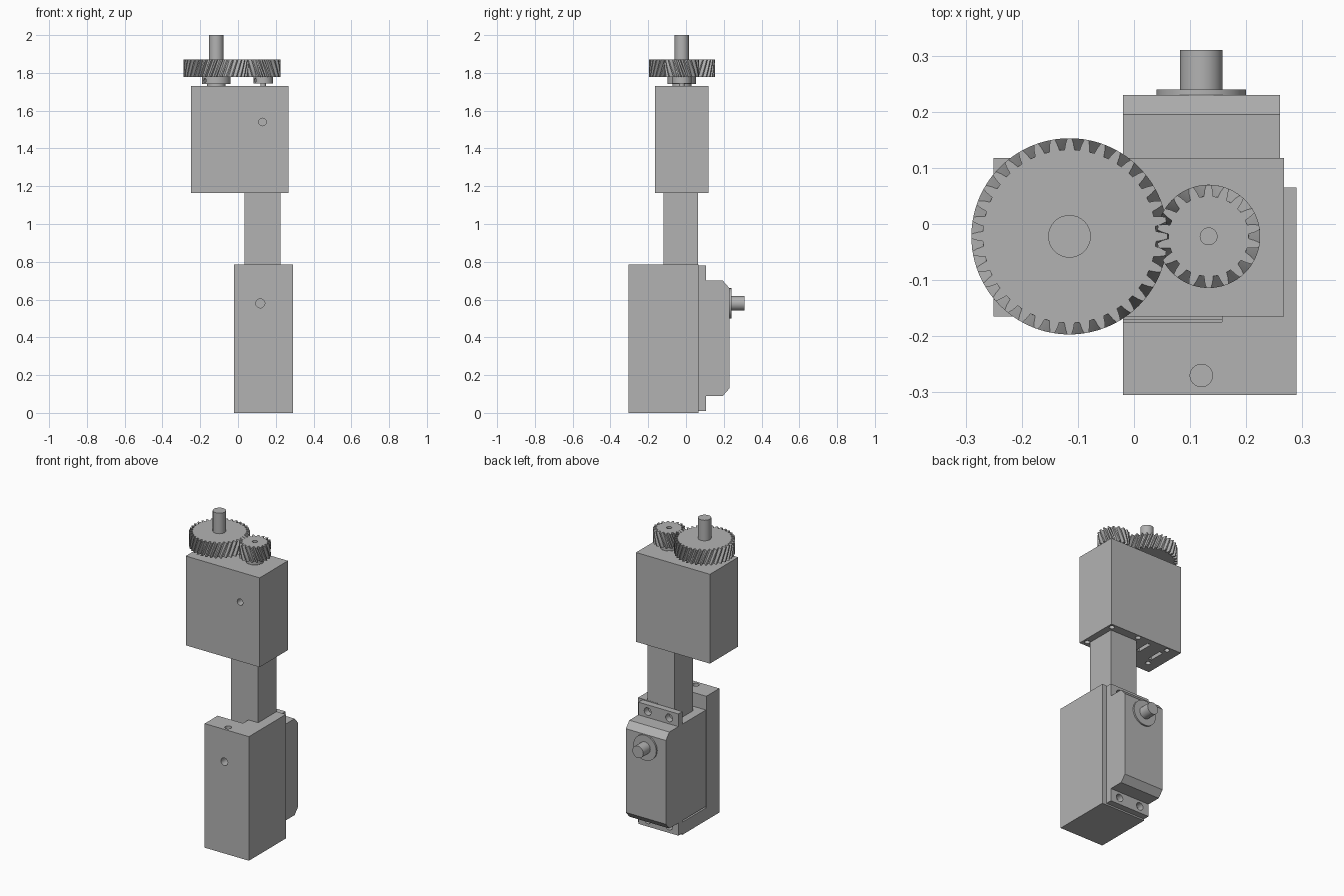
import bpy
import bmesh
from math import pi, cos, sin
from mathutils import Vector

if "Cube" in bpy.data.objects:
    bpy.data.objects.remove(bpy.data.objects["Cube"])

grey = bpy.data.materials.new("machined grey")
grey.use_nodes = True
COLOUR = (0.45, 0.45, 0.45, 1)
grey.diffuse_color = COLOUR
grey.node_tree.nodes["Principled BSDF"].inputs["Base Color"].default_value = COLOUR


def finish(name, bm):
    """Turn a bmesh into a shaded object."""
    bmesh.ops.recalc_face_normals(bm, faces=bm.faces)
    mesh = bpy.data.meshes.new(name)
    bm.to_mesh(mesh)
    bm.free()
    mesh.materials.append(grey)
    ob = bpy.data.objects.new(name, mesh)
    bpy.context.collection.objects.link(ob)
    return ob


def smooth(ob):
    bpy.ops.object.select_all(action='DESELECT')
    ob.select_set(True)
    bpy.context.view_layer.objects.active = ob
    bpy.ops.object.shade_smooth_by_angle(angle=pi / 6)
    return ob


def loft(name, rings):
    """Skin a stack of equal rings and cap both ends."""
    bm = bmesh.new()
    rows = [[bm.verts.new(p) for p in ring] for ring in rings]
    n = len(rows[0])
    for a, b in zip(rows, rows[1:]):
        for i in range(n):
            j = (i + 1) % n
            bm.faces.new((a[i], a[j], b[j], b[i]))
    bm.faces.new(rows[0])
    bm.faces.new(rows[-1])
    return finish(name, bm)


def box(name, x, y, z):
    corners = lambda h: [(x[0], y[0], h), (x[1], y[0], h), (x[1], y[1], h), (x[0], y[1], h)]
    return loft(name, [corners(z[0]), corners(z[1])])


def rod(name, start, end, r, sides=32):
    """Cylinder between two points."""
    a, b = Vector(start), Vector(end)
    turn = (b - a).to_track_quat('Z', 'Y')
    ring = [turn @ Vector((r * cos(2 * pi * i / sides), r * sin(2 * pi * i / sides), 0))
            for i in range(sides)]
    return smooth(loft(name, [[a + p for p in ring], [b + p for p in ring]]))


def cut(ob, cutters):
    """Subtract the cutters, then discard them."""
    for c in cutters:
        c.hide_render = True
        mod = ob.modifiers.new("cut", 'BOOLEAN')
        mod.operation, mod.solver, mod.object = 'DIFFERENCE', 'EXACT', c
    bpy.ops.object.select_all(action='DESELECT')
    ob.select_set(True)
    bpy.context.view_layer.objects.active = ob
    for mod in list(ob.modifiers):
        bpy.ops.object.modifier_apply(modifier=mod.name)
    for c in cutters:
        bpy.data.objects.remove(c)
    return smooth(ob)


def gear(name, cx, cy, z0, z1, teeth, pitch_r, module, twist, phase):
    """Helical gear with tapered teeth."""
    step = 2 * pi / teeth
    tooth = [(-0.33, -1.2), (-0.24, 0), (-0.13, 1), (0.13, 1), (0.24, 0), (0.33, -1.2)]
    layers = 6
    rings = []
    for k in range(layers + 1):
        t = k / layers
        ring = []
        for i in range(teeth):
            for offset, height in tooth:
                a = (i + offset + phase) * step + twist * (t - 1)
                r = pitch_r + height * module
                ring.append((cx + r * cos(a), cy + r * sin(a), z0 + t * (z1 - z0)))
        rings.append(ring)
    return smooth(loft(name, rings))


# Upper gearbox housing with a front hole and mounting holes underneath
TOP, BASE = 1.73, 1.165
housing = box("upper_housing", (-0.25, 0.267), (-0.165, 0.118), (BASE, TOP))
cutters = [rod("hole", (0.13, -0.2, 1.54), (0.13, -0.1, 1.54), 0.02)]
for x, y in ((0.24, -0.13), (0.24, 0.09), (0.05, 0.095), (-0.17, 0.09), (-0.18, -0.09)):
    cutters.append(rod("hole", (x, y, BASE - 0.1), (x, y, BASE + 0.06), 0.016))
for x, y in ((-0.16, 0), (-0.046, 0.03)):
    cutters.append(box("slot", (x - 0.012, x + 0.012), (y - 0.05, y + 0.05), (1.1, BASE + 0.05)))
cut(housing, cutters)

# Connecting post
box("connecting_post", (0.035, 0.225), (-0.12, 0.063), (0.70, BASE))

# Lower bracket with side pocket, front hole and top hole
bracket = box("lower_bracket", (-0.02, 0.29), (-0.305, 0.065), (0, 0.785))
cut(bracket, [
    box("pocket", (-0.1, 0.157), (-0.175, 0.2), (0.08, 0.9)),
    rod("hole", (0.118, -0.4, 0.58), (0.118, -0.2, 0.58), 0.024),
    rod("hole", (0.12, -0.27, 0.7), (0.12, -0.27, 0.9), 0.02),
])

# Servo body with bevelled rear ends
outline = [(-0.17, 0.09), (0.195, 0.09), (0.23, 0.13), (0.23, 0.66), (0.195, 0.70), (-0.17, 0.70)]
loft("servo_body", [[(x, y, z) for y, z in outline] for x in (-0.02, 0.26)])

# Servo mounting ears with two screw holes each
for side, z0, z1 in (("lower", 0.01, 0.095), ("upper", 0.695, 0.78)):
    ear = box(side + "_servo_ear", (-0.02, 0.26), (0.065, 0.105), (z0, z1))
    mid = (z0 + z1) / 2
    cut(ear, [rod("hole", (x, 0, mid), (x, 0.2, mid), 0.024) for x in (0.045, 0.195)])
box("servo_ear_web", (-0.0195, 0.2595), (0.065, 0.105), (0.09, 0.70))

# Servo output
rod("servo_collar", (0.12, 0.22, 0.58), (0.12, 0.24, 0.58), 0.08, 48)
rod("servo_shaft", (0.12, 0.22, 0.58), (0.12, 0.31, 0.58), 0.038)

# Gear pair
CY, Z0, Z1 = -0.022, 1.777, 1.87
LX, SX = -0.115, 0.133
MODULE = 0.0093
gear("large_gear", LX, CY, Z0, Z1, 36, 0.1655, MODULE, 0.21, 0)
pinion = gear("pinion_gear", SX, CY, Z0, Z1, 18, 0.0827, MODULE, -0.42, 0.5)
cut(pinion, [rod("bore", (SX, CY, Z1 - 0.03), (SX, CY, Z1 + 0.1), 0.015)])

# Hubs with set-screw holes
for name, x, z, r in (("large_hub", LX, 1.742, 0.075), ("pinion_hub", SX, 1.745, 0.052)):
    hub = rod(name, (x, CY, z), (x, CY, Z0 + 0.002), r, 48)
    h = (z + Z0) / 2
    cut(hub, [rod("screw", (x - 0.7 * r, CY - 0.5 * r, h),
                  (x - 1.6 * r, CY - 1.14 * r, h), 0.011, 16)])

# Shafts and the boss under the large gear
rod("output_shaft", (LX, CY, TOP - 0.02), (LX, CY, 2.0), 0.038)
rod("output_boss", (LX, CY, TOP - 0.01), (LX, CY, 1.745), 0.05)
rod("pinion_shaft", (SX, CY, TOP - 0.02), (SX, CY, 1.8), 0.015)
